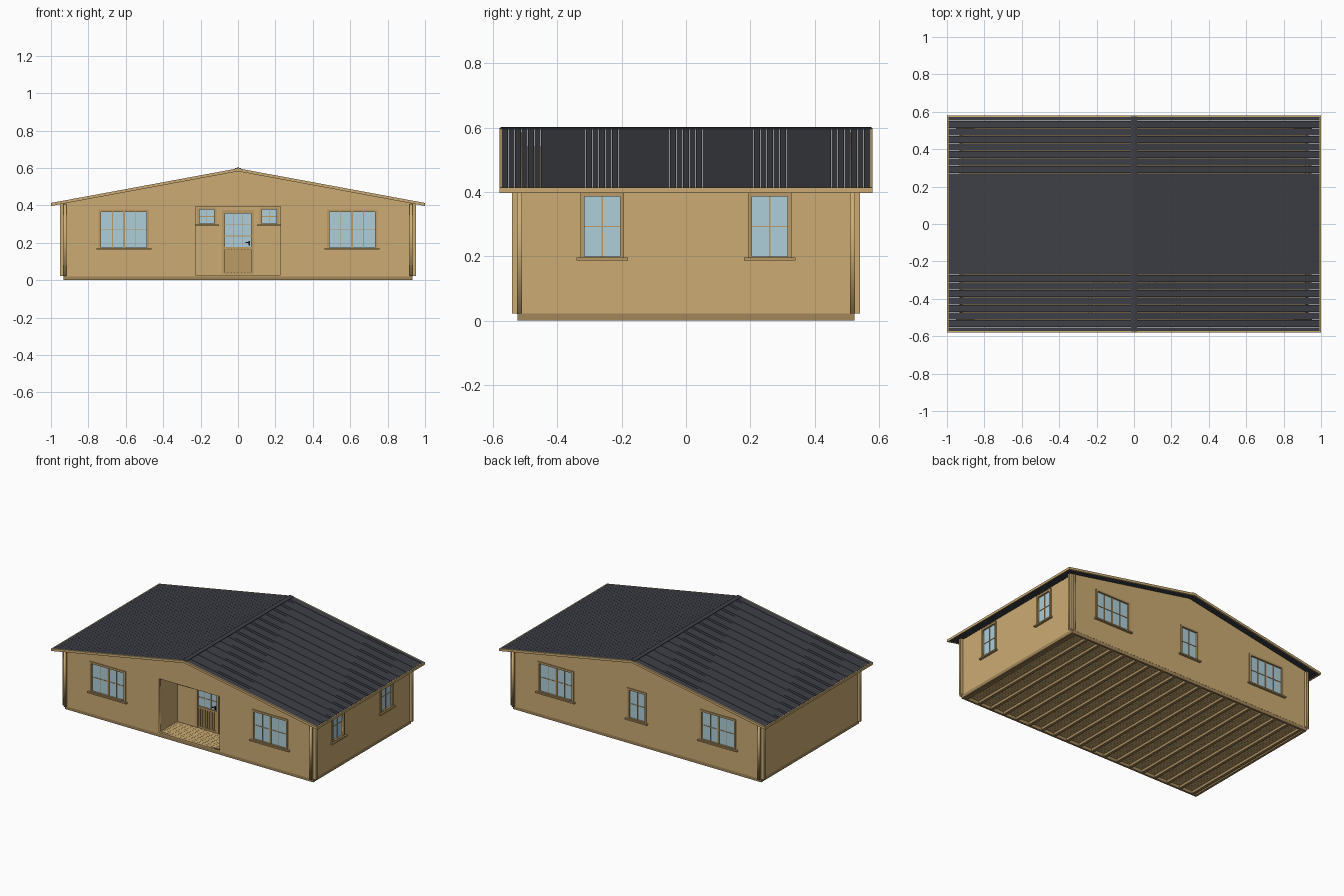
import bpy, bmesh
from math import radians
from mathutils import Matrix

if "Cube" in bpy.data.objects:
    bpy.data.objects.remove(bpy.data.objects["Cube"])


def material(name, rgb):
    m = bpy.data.materials.new(name)
    m.diffuse_color = (*rgb, 1)
    m.use_nodes = True
    m.node_tree.nodes["Principled BSDF"].inputs["Base Color"].default_value = m.diffuse_color
    return m


WOOD = material("wood", (0.60, 0.41, 0.17))
TRIM = material("trim_wood", (0.50, 0.33, 0.13))
BASE = material("base_wood", (0.36, 0.24, 0.10))
ROOF = material("roof_grey", (0.045, 0.05, 0.06))
GLASS = material("glass", (0.42, 0.62, 0.70))
BLACK = material("black", (0.02, 0.02, 0.02))


def prism(bm, pts, y0, y1):
    """Extrude an xz polygon from y0 to y1."""
    a = [bm.verts.new((x, y0, z)) for x, z in pts]
    b = [bm.verts.new((x, y1, z)) for x, z in pts]
    bm.faces.new(a)
    bm.faces.new(b[::-1])
    for i in range(len(a)):
        j = (i + 1) % len(a)
        bm.faces.new((a[i], b[i], b[j], a[j]))


def rect(x0, x1, z0, z1):
    return [(x0, z0), (x1, z0), (x1, z1), (x0, z1)]


def prisms(name, items, mat, loc=(0, 0, 0), turn=0):
    """One object from (profile, y0, y1) items."""
    bm = bmesh.new()
    for pts, y0, y1 in items:
        prism(bm, pts, y0, y1)
    bmesh.ops.recalc_face_normals(bm, faces=bm.faces)
    me = bpy.data.meshes.new(name)
    bm.to_mesh(me)
    bm.free()
    me.materials.append(mat)
    ob = bpy.data.objects.new(name, me)
    ob.matrix_world = Matrix.Translation(loc) @ Matrix.Rotation(radians(turn), 4, 'Z')
    bpy.context.collection.objects.link(ob)
    return ob


def panel(name, outline, holes, thick, loc, turn=0):
    """Upright wall panel with openings, from a filled curve."""
    cu = bpy.data.curves.new(name, 'CURVE')
    cu.dimensions = '2D'
    cu.fill_mode = 'BOTH'
    cu.extrude = thick / 2
    for pts in [outline] + holes:
        s = cu.splines.new('POLY')
        s.points.add(len(pts) - 1)
        for p, (u, v) in zip(s.points, pts):
            p.co = (u, v, 0, 1)
        s.use_cyclic_u = True
    cu.materials.append(WOOD)
    ob = bpy.data.objects.new(name, cu)
    ob.location = loc
    ob.rotation_euler = (radians(90), 0, radians(turn))
    bpy.context.collection.objects.link(ob)
    bpy.ops.object.select_all(action='DESELECT')
    ob.select_set(True)
    bpy.context.view_layer.objects.active = ob
    bpy.ops.object.convert(target='MESH')


def window(name, half, z0, z1, bars, rows, loc, turn=0):
    """Casing, sill, glazing bars and glass, facing local -y."""
    w = 0.013
    items = [(rect(-half - w, -half, z0 - w, z1 + w), -0.014, 0.012),
             (rect(half, half + w, z0 - w, z1 + w), -0.014, 0.012),
             (rect(-half, half, z1, z1 + w), -0.014, 0.012),
             (rect(-half, half, z0 - w, z0), -0.014, 0.012),
             (rect(-half - 0.025, half + 0.025, z0 - w, z0 - 0.004), -0.024, -0.006)]
    for i in range(1, bars):
        x = -half + 2 * half * i / bars
        b = 0.005 if bars == 4 and i == 2 else 0.002
        items.append((rect(x - b, x + b, z0, z1), -0.006, 0.004))
    for i in range(1, rows):
        z = z0 + (z1 - z0) * i / rows
        items.append((rect(-half, half, z - 0.002, z + 0.002), -0.005, 0.003))
    prisms(name + "_frame", items, TRIM, loc, turn)
    prisms(name + "_glass", [(rect(-half, half, z0, z1), -0.002, 0.0)], GLASS, loc, turn)


SLOPE, RIDGE, T = 0.185, 0.598, 0.013


def top(x):
    return RIDGE - SLOPE * abs(x)


# Base: perimeter beams, joists and floor planks
joists = [(rect(x - 0.009, x + 0.009, 0.003, 0.021), -0.51, 0.51)
          for x in [-0.9 + 0.1 * i for i in range(19)]]
for s in (-1, 1):
    joists.append((rect(s * 0.925 - 0.008, s * 0.925 + 0.008, 0, 0.022), -0.524, 0.524))
    joists.append((rect(-0.93, 0.93, 0, 0.022), s * 0.517 - 0.007, s * 0.517 + 0.007))
prisms("floor_joists", joists, BASE)
prisms("floor_planks", [(rect(-0.92, 0.92, 0.021, 0.029), -0.525 + 0.021 * i, -0.505 + 0.021 * i)
                        for i in range(50)], WOOD)

# Gable walls, with ends crossing the side walls at the corners
WX, ZB = 0.953, 0.022
gable = [(-WX, ZB), (WX, ZB), (WX, top(WX) - T), (0, top(0) - T), (-WX, top(WX) - T)]
wide = [rect(c - 0.122, c + 0.122, 0.176, 0.364) for c in (-0.61, 0.61)]
panel("front_wall", gable, wide + [rect(-0.227, 0.227, 0.029, 0.395)], 0.016, (0, -0.517, 0))
panel("back_wall", gable, wide + [rect(-0.058, 0.058, 0.176, 0.364)], 0.016, (0, 0.517, 0))
for c in (-0.61, 0.61):
    window("front_window", 0.122, 0.176, 0.364, 4, 2, (c, -0.517, 0))
    window("back_window", 0.122, 0.176, 0.364, 4, 2, (c, 0.517, 0), 180)
window("back_middle_window", 0.058, 0.176, 0.364, 2, 2, (0, 0.517, 0), 180)

# Side walls: right has two windows, left is blank
side = rect(-0.54, 0.54, ZB, 0.408)
panel("right_wall", side, [rect(c - 0.055, c + 0.055, 0.2, 0.388) for c in (-0.26, 0.26)],
      0.016, (0.925, 0, 0), 90)
panel("left_wall", side, [], 0.016, (-0.925, 0, 0), 90)
for c in (-0.26, 0.26):
    window("right_window", 0.055, 0.2, 0.386, 2, 2, (0.925, c, 0), 90)

# Porch recess walls
PY = -0.32
pt = top(0.24) - T
porch = [(-0.24, 0.029), (0.24, 0.029), (0.24, pt), (0, top(0) - T), (-0.24, pt)]
panel("porch_back_wall", porch, [rect(-0.083, 0.083, 0.031, 0.372)] +
      [rect(c - 0.04, c + 0.04, 0.303, 0.377) for c in (-0.167, 0.167)], 0.016, (0, PY, 0))
prisms("porch_side_walls", [(rect(s * 0.235 - 0.008, s * 0.235 + 0.008, 0.029, pt), -0.51, PY)
                            for s in (-1, 1)], WOOD)
for c in (-0.167, 0.167):
    window("porch_window", 0.04, 0.303, 0.377, 2, 2, (c, PY, 0))

# Door: frame, rails, glazing bars and vertical slats
door = [(rect(-0.085, -0.07, 0.03, 0.375), -0.013, 0.01),
        (rect(0.07, 0.085, 0.03, 0.375), -0.013, 0.01),
        (rect(-0.07, 0.07, 0.357, 0.375), -0.013, 0.01),
        (rect(-0.07, 0.07, 0.163, 0.177), -0.010, 0.006),
        (rect(-0.07, 0.07, 0.03, 0.042), -0.010, 0.006),
        (rect(-0.07, 0.07, 0.042, 0.163), -0.001, 0.005)]
for i in range(8):
    x = -0.07 + 0.0175 * (i + 0.5)
    door.append((rect(x - 0.006, x + 0.006, 0.042, 0.163), -0.007, 0.0))
for i in (1, 2):
    x, z = -0.07 + 0.14 * i / 3, 0.177 + 0.06 * i
    door.append((rect(x - 0.002, x + 0.002, 0.177, 0.357), -0.006, 0.004))
    door.append((rect(-0.07, 0.07, z - 0.002, z + 0.002), -0.005, 0.003))
prisms("door", door, TRIM, (0, PY, 0))
prisms("door_glass", [(rect(-0.07, 0.07, 0.177, 0.357), -0.002, 0)], GLASS, (0, PY, 0))
prisms("door_handle", [(rect(0.057, 0.064, 0.185, 0.21), -0.016, -0.009),
                       (rect(0.04, 0.064, 0.2, 0.204), -0.022, -0.016)], BLACK, (0, PY, 0))

# Roof boards running down each slope, with hairline gaps
N, HY = 57, 0.572
step = 2 * HY / N
boards = []
for s in (-1, 1):
    strip = [(0, RIDGE), (s * 0.993, top(0.993)), (s * 0.993, top(0.993) - T), (0, RIDGE - T)]
    boards += [(strip, -HY + step * i + 0.0004, -HY + step * (i + 1) - 0.0004) for i in range(N)]
prisms("roof_boards", boards, ROOF)
prisms("ridge_cap", [([(-0.016, top(0.016) - 0.001), (0, RIDGE - 0.001), (0.016, top(0.016) - 0.001),
                       (0.016, 0.599), (0, 0.602), (-0.016, 0.599)], -0.576, 0.576)], ROOF)

# Wooden fascia along gables and eaves
fascia = []
for s in (-1, 1):
    rake = [(0, RIDGE), (s, top(1)), (s, top(1) - 0.016), (0, RIDGE - 0.016)]
    fascia += [(rake, -0.579, -0.572), (rake, 0.572, 0.579)]
    fascia.append((rect(s * 0.9965 - 0.0035, s * 0.9965 + 0.0035, 0.397, 0.4135), -0.579, 0.579))
prisms("roof_fascia", fascia, WOOD)
